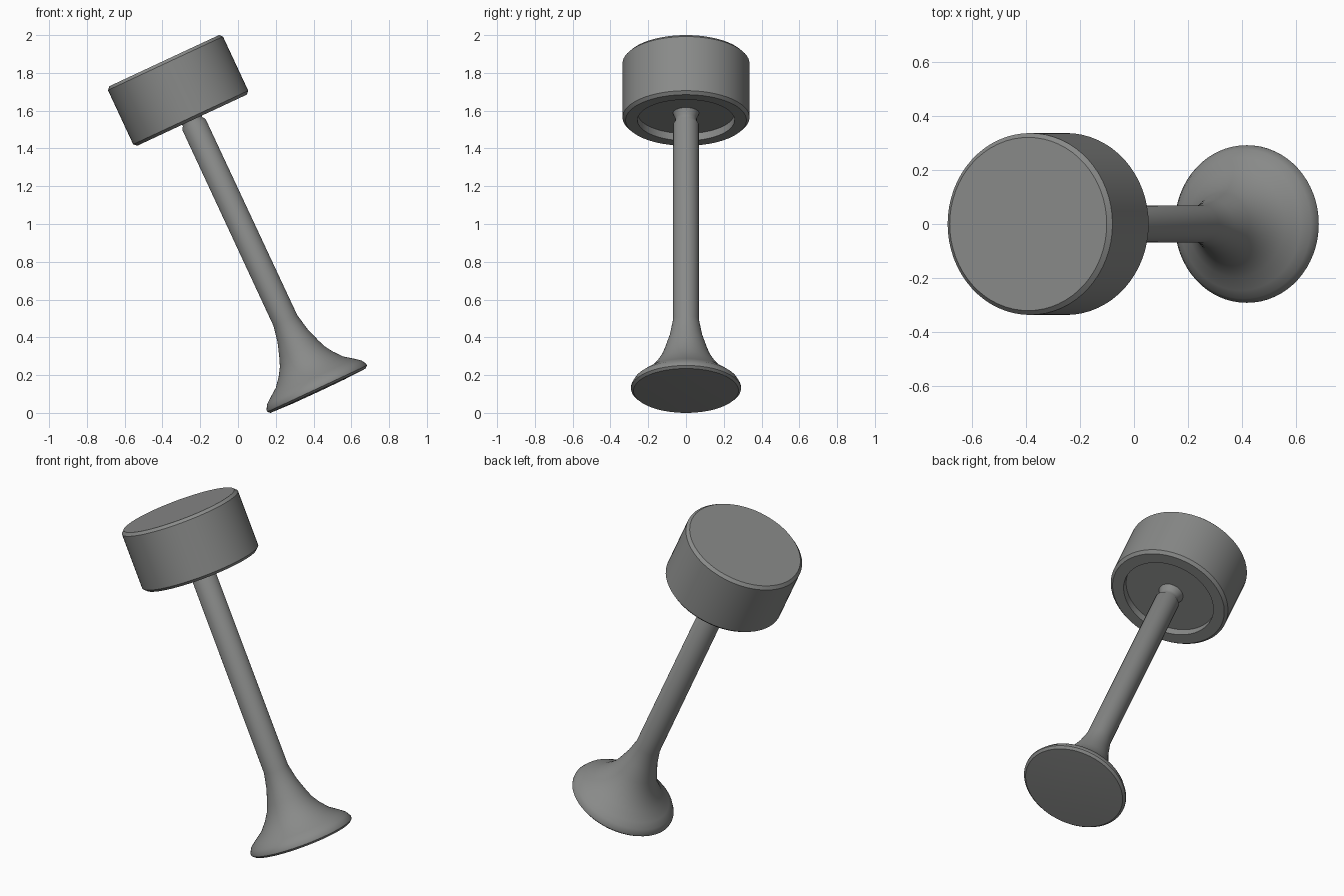
import bpy, bmesh, math
from mathutils import Matrix

if "Cube" in bpy.data.objects:
    bpy.data.objects.remove(bpy.data.objects["Cube"])

TILT = Matrix.Translation((0.424, 0, 0.1175)) @ Matrix.Rotation(math.radians(-25), 4, 'Y')

grey = bpy.data.materials.new("mid_grey")
grey.diffuse_color = (0.25, 0.255, 0.25, 1)
grey.use_nodes = True
grey.node_tree.nodes["Principled BSDF"].inputs["Base Color"].default_value = grey.diffuse_color


def lathe(name, profile, angle, sides=64):
    """Revolve (radius, height) points about the leaning axis."""
    bm = bmesh.new()
    rings = []
    for r, h in profile:
        if r == 0:
            rings.append([bm.verts.new((0, 0, h))])
        else:
            rings.append([bm.verts.new((r * math.cos(2 * math.pi * i / sides),
                                        r * math.sin(2 * math.pi * i / sides), h))
                          for i in range(sides)])
    for a, b in zip(rings, rings[1:]):
        for i in range(sides):
            j = (i + 1) % sides
            if len(a) == 1:
                bm.faces.new((a[0], b[j], b[i]))
            elif len(b) == 1:
                bm.faces.new((a[i], a[j], b[0]))
            else:
                bm.faces.new((a[i], a[j], b[j], b[i]))
    bmesh.ops.recalc_face_normals(bm, faces=bm.faces[:])
    bm.transform(TILT)
    me = bpy.data.meshes.new(name)
    bm.to_mesh(me)
    bm.free()
    me.materials.append(grey)
    ob = bpy.data.objects.new(name, me)
    bpy.context.collection.objects.link(ob)
    bpy.ops.object.select_all(action='DESELECT')
    ob.select_set(True)
    bpy.context.view_layer.objects.active = ob
    bpy.ops.object.shade_smooth_by_angle(angle=math.radians(angle))
    return ob


# flared foot, straight stem and narrowed neck
lathe("stem_and_foot", [
    (0, -0.006), (0.15, -0.005), (0.278, 0), (0.291, 0.012), (0.291, 0.022),
    (0.276, 0.048), (0.246, 0.072), (0.197, 0.108), (0.158, 0.155),
    (0.130, 0.200), (0.114, 0.240), (0.087, 0.320), (0.069, 0.410),
    (0.068, 1.555), (0.057, 1.572), (0.057, 1.590), (0.069, 1.622), (0, 1.624)], 35)

# drum head with bevelled rims and a recessed underside
lathe("drum_head", [
    (0, 1.622), (0.257, 1.622), (0.257, 1.580), (0.320, 1.580),
    (0.336, 1.596), (0.336, 1.912), (0.320, 1.928), (0, 1.928)], 25)
